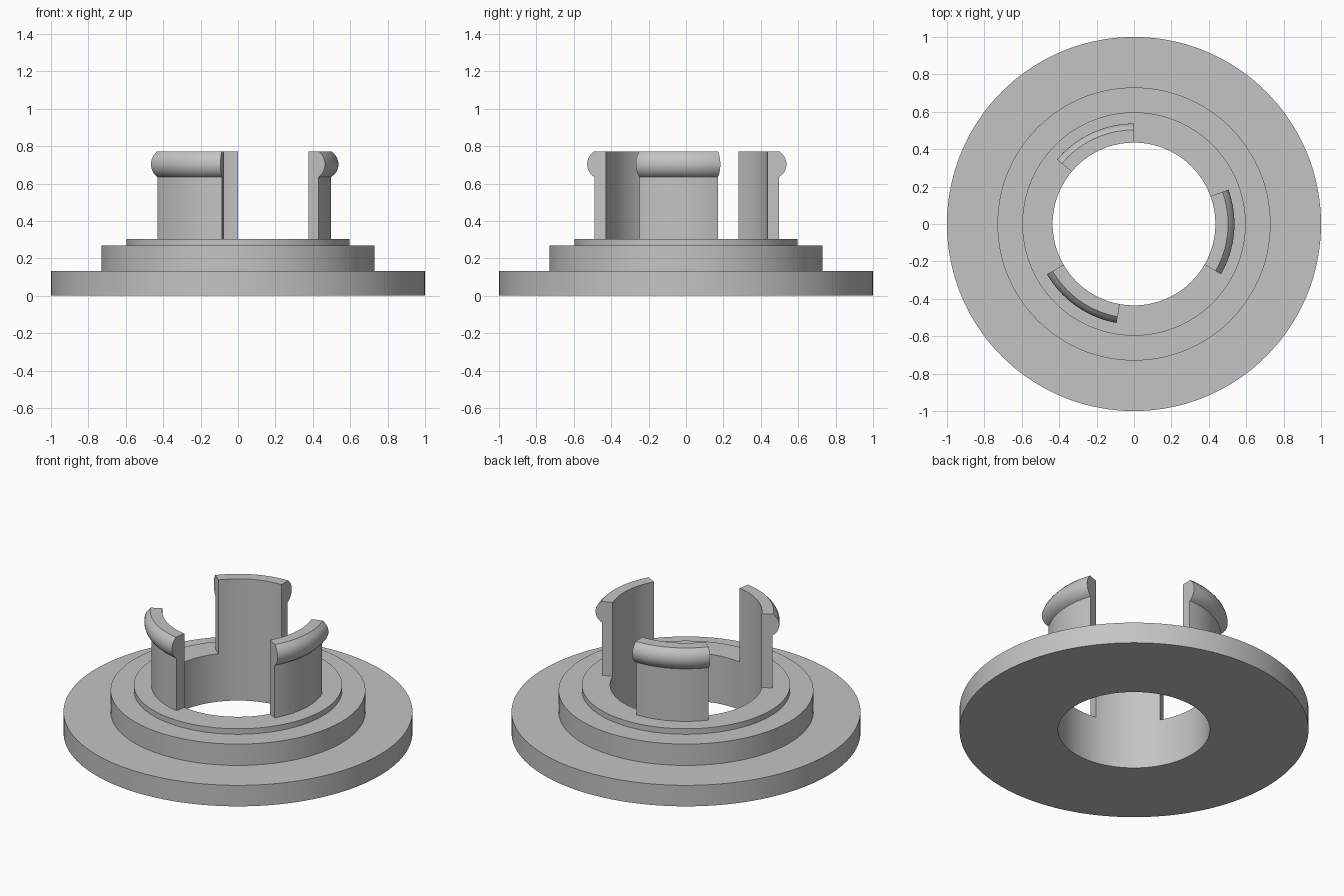
import bpy, bmesh
from math import cos, sin, radians, pi

cube = bpy.data.objects.get("Cube")
if cube:
    bpy.data.objects.remove(cube, do_unlink=True)

GREY = (0.55, 0.55, 0.55, 1)
grey = bpy.data.materials.new("plain grey")
grey.use_nodes = True
grey.diffuse_color = GREY
grey.node_tree.nodes["Principled BSDF"].inputs["Base Color"].default_value = GREY


def lathe(name, profile, start, sweep, steps):
    """Turn a closed (radius, z) profile about z; cap the ends of a partial turn."""
    bm = bmesh.new()
    full = sweep == 360
    rings = []
    for i in range(steps if full else steps + 1):
        a = radians(start + sweep * i / steps)
        rings.append([bm.verts.new((r * cos(a), r * sin(a), z)) for r, z in profile])
    n = len(profile)
    for i in range(steps):
        a, b = rings[i], rings[(i + 1) % len(rings)]
        for j in range(n):
            k = (j + 1) % n
            bm.faces.new((a[j], b[j], b[k], a[k]))
    if not full:
        bm.faces.new(rings[0])
        bm.faces.new(rings[-1])
    bmesh.ops.recalc_face_normals(bm, faces=bm.faces)
    mesh = bpy.data.meshes.new(name)
    bm.to_mesh(mesh)
    bm.free()
    mesh.materials.append(grey)
    obj = bpy.data.objects.new(name, mesh)
    bpy.context.collection.objects.link(obj)
    bpy.ops.object.select_all(action="DESELECT")
    obj.select_set(True)
    bpy.context.view_layer.objects.active = obj
    bpy.ops.object.shade_smooth_by_angle(angle=radians(30))
    return obj


BORE, STEM, TOP, DECK = 0.435, 0.497, 0.77, 0.303

# Stepped flange with a through hole
lathe("stepped_flange",
      [(BORE, 0), (1, 0), (1, 0.133), (0.73, 0.133), (0.73, 0.268),
       (0.597, 0.268), (0.597, DECK), (BORE, DECK)], 0, 360, 144)

# Snap clips: straight stem with a rounded outer lip
LIP_R, LIP_X, LIP_Z = 0.078, 0.459, 0.703
lip = [(LIP_X + LIP_R * cos(t), LIP_Z + LIP_R * sin(t))
       for t in (radians(-60 + 10 * i) for i in range(13))]
lip[0], lip[-1] = (STEM, 0.635), (0.503, TOP)
clip = [(BORE, DECK), (STEM, DECK)] + lip + [(BORE, TOP)]
for i, side in enumerate(("left", "back", "front")):
    lathe(f"snap_clip_{side}", clip, -30 + 120 * i, 50, 20)
